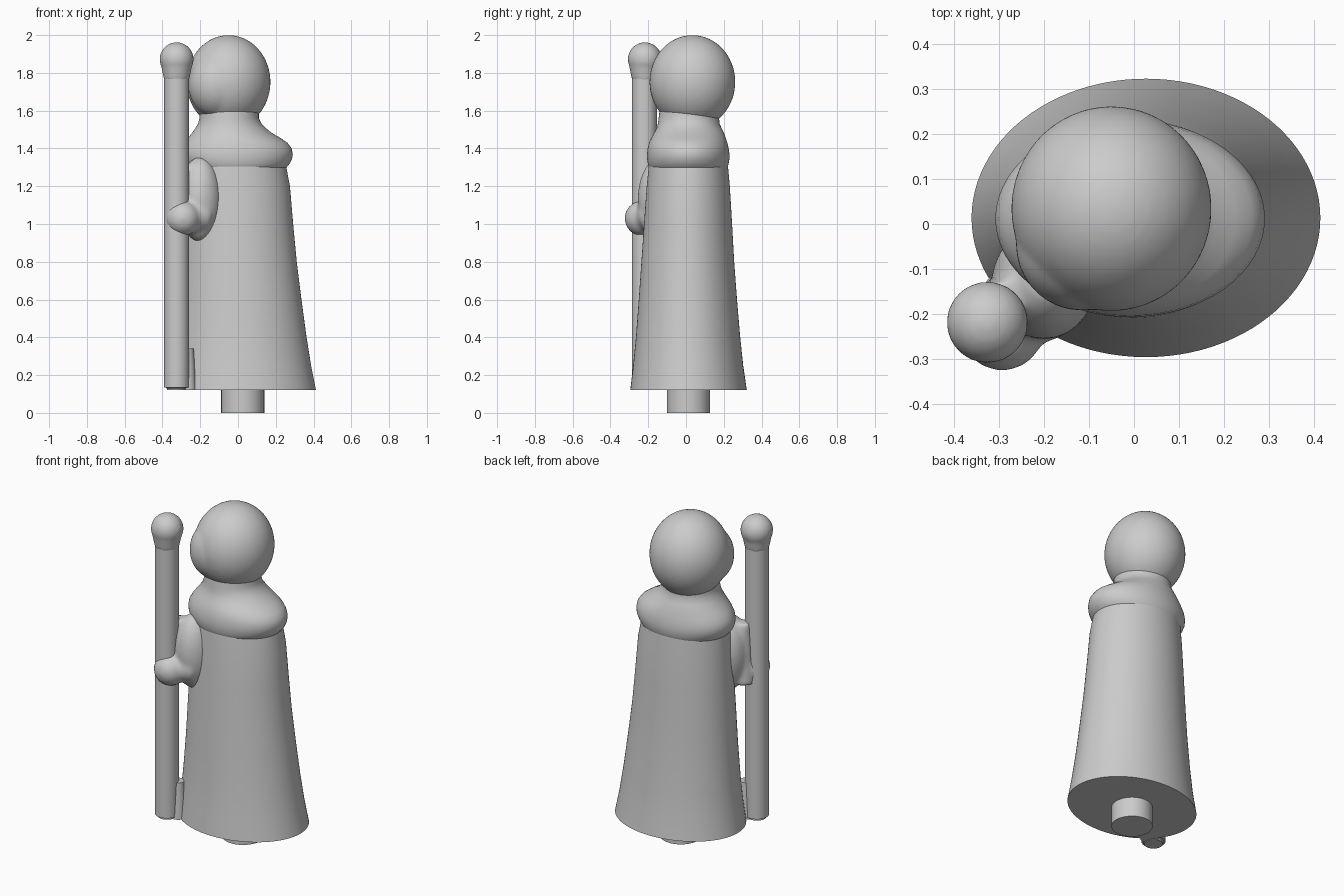
import bpy, bmesh, math
from mathutils import Vector, Matrix

if "Cube" in bpy.data.objects:
    bpy.data.objects.remove(bpy.data.objects["Cube"], do_unlink=True)

GREY = (0.6, 0.6, 0.6, 1)
mat = bpy.data.materials.new("plain grey")
mat.use_nodes = True
mat.diffuse_color = GREY
mat.node_tree.nodes["Principled BSDF"].inputs["Base Color"].default_value = GREY


def finish(name, bm, angle=40):
    mesh = bpy.data.meshes.new(name)
    bmesh.ops.recalc_face_normals(bm, faces=bm.faces)
    bm.to_mesh(mesh)
    bm.free()
    ob = bpy.data.objects.new(name, mesh)
    bpy.context.collection.objects.link(ob)
    mesh.materials.append(mat)
    bpy.ops.object.select_all(action="DESELECT")
    ob.select_set(True)
    bpy.context.view_layer.objects.active = ob
    bpy.ops.object.shade_smooth_by_angle(angle=math.radians(angle))
    return ob


def loft(name, sections, sides=96):
    """Stack of ellipses given as (z, left, right, front, back), capped."""
    bm = bmesh.new()
    rings = []
    for z, x0, x1, y0, y1 in sections:
        cx, cy, rx, ry = (x0 + x1) / 2, (y0 + y1) / 2, (x1 - x0) / 2, (y1 - y0) / 2
        rings.append([bm.verts.new((cx + rx * math.cos(t), cy + ry * math.sin(t), z))
                      for t in (math.tau * i / sides for i in range(sides))])
    for a, b in zip(rings, rings[1:]):
        for i in range(sides):
            j = (i + 1) % sides
            bm.faces.new((a[i], a[j], b[j], b[i]))
    bm.faces.new(rings[0])
    bm.faces.new(rings[-1])
    return finish(name, bm)


def add_ball(bm, centre, radii, segments=64):
    m = Matrix.Translation(centre) @ Matrix.Diagonal((*radii, 1))
    bmesh.ops.create_uvsphere(bm, u_segments=segments, v_segments=segments // 2,
                              radius=1, matrix=m)


def add_rod(bm, start, end, r0, r1, sides=48):
    a, b = Vector(start), Vector(end)
    turn = (b - a).to_track_quat("Z", "Y").to_matrix().to_4x4()
    bmesh.ops.create_cone(bm, cap_ends=True, segments=sides, radius1=r0, radius2=r1,
                          depth=(b - a).length, matrix=Matrix.Translation((a + b) / 2) @ turn)


def fuse(ob, voxel, repeat):
    """Merge overlapping shapes into one softly blended skin."""
    remesh = ob.modifiers.new("Fuse", "REMESH")
    remesh.mode, remesh.voxel_size, remesh.use_smooth_shade = "VOXEL", voxel, True
    soft = ob.modifiers.new("Soften", "SMOOTH")
    soft.factor, soft.iterations = 0.5, repeat


# Flared robe
loft("robe", [
    (0.12, -0.36, 0.413, -0.295, 0.322),
    (0.25, -0.34, 0.387, -0.28, 0.303),
    (0.4, -0.325, 0.363, -0.265, 0.287),
    (0.6, -0.31, 0.336, -0.25, 0.27),
    (0.8, -0.30, 0.311, -0.236, 0.255),
    (1.0, -0.29, 0.292, -0.222, 0.244),
    (1.2, -0.28, 0.275, -0.208, 0.232),
    (1.33, -0.27, 0.25, -0.195, 0.22),
])

# Rounded fur-like collar rising into the neck
loft("collar", [
    (1.285, -0.26, 0.24, -0.185, 0.212),
    (1.30, -0.275, 0.258, -0.196, 0.22),
    (1.32, -0.292, 0.274, -0.202, 0.226),
    (1.345, -0.303, 0.286, -0.206, 0.23),
    (1.37, -0.307, 0.29, -0.206, 0.23),
    (1.40, -0.301, 0.284, -0.203, 0.226),
    (1.43, -0.284, 0.262, -0.195, 0.219),
    (1.455, -0.265, 0.225, -0.184, 0.211),
    (1.48, -0.245, 0.182, -0.17, 0.202),
    (1.505, -0.227, 0.15, -0.157, 0.19),
    (1.53, -0.212, 0.126, -0.149, 0.178),
    (1.56, -0.204, 0.11, -0.145, 0.175),
    (1.6, -0.205, 0.11, -0.14, 0.175),
])

# Head with a shallow face bulge toward the staff side
bm = bmesh.new()
add_ball(bm, (-0.05, 0.034, 1.752), (0.222, 0.227, 0.248))
add_ball(bm, (-0.115, -0.045, 1.735), (0.147, 0.147, 0.17))
fuse(finish("head", bm), 0.012, 4)

# Staff with a ball top
bm = bmesh.new()
add_rod(bm, (-0.325, -0.22, 0.12), (-0.325, -0.22, 1.85), 0.066, 0.066)
foot = [e for e in bm.edges if all(v.co.z < 0.2 for v in e.verts)]
bmesh.ops.bevel(bm, geom=foot, offset=0.015, segments=3, affect="EDGES")
finish("staff", bm)
bm = bmesh.new()
add_ball(bm, (-0.325, -0.218, 1.872), (0.09, 0.09, 0.09), 48)
add_rod(bm, (-0.325, -0.22, 1.76), (-0.325, -0.22, 1.83), 0.066, 0.08)
fuse(finish("staff_ball", bm), 0.01, 4)

# Draped sleeve, hand and the bridges joining them to the staff
bm = bmesh.new()
add_ball(bm, (-0.2, -0.13, 1.13), (0.115, 0.125, 0.225))
add_ball(bm, (-0.292, -0.232, 1.03), (0.093, 0.093, 0.093), 48)
add_rod(bm, (-0.2, -0.16, 1.05), (-0.292, -0.22, 1.03), 0.1, 0.075)
add_rod(bm, (-0.28, -0.16, 0.95), (-0.28, -0.16, 1.32), 0.06, 0.04)
fuse(finish("right_sleeve_and_hand", bm), 0.012, 5)

# Thin bridge between staff foot and robe hem
bm = bmesh.new()
add_rod(bm, (-0.27, -0.19, 0.122), (-0.27, -0.19, 0.34), 0.05, 0.035, 24)
finish("staff_foot_bridge", bm)

# Peg under the robe
bm = bmesh.new()
add_rod(bm, (0.025, 0.013, 0), (0.025, 0.013, 0.14), 0.114, 0.114, 64)
finish("base_peg", bm)
